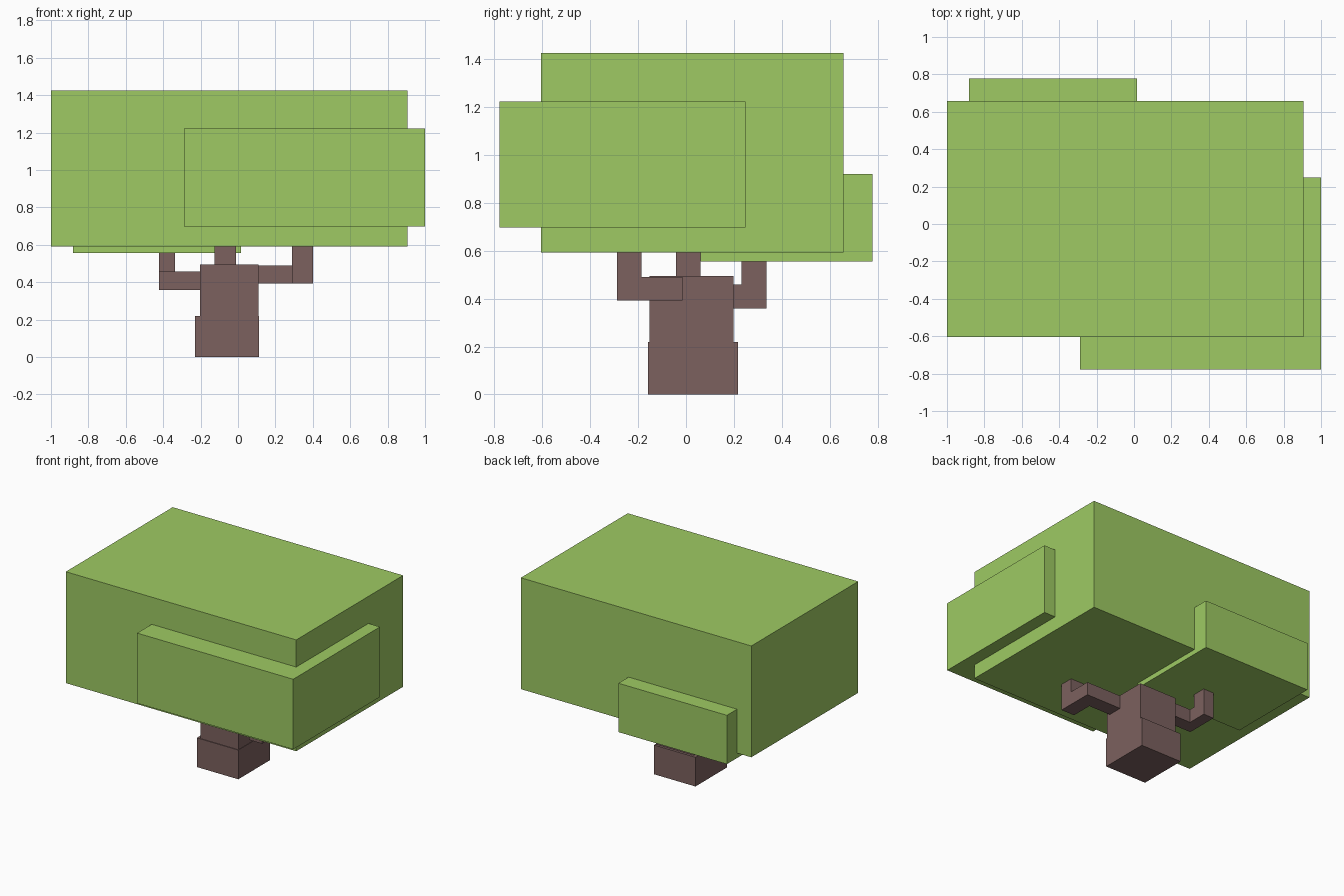
import bpy, bmesh

if "Cube" in bpy.data.objects:
    bpy.data.objects.remove(bpy.data.objects["Cube"])


def material(name, color):
    m = bpy.data.materials.new(name)
    m.diffuse_color = color
    m.use_nodes = True
    m.node_tree.nodes["Principled BSDF"].inputs["Base Color"].default_value = m.diffuse_color
    return m


LEAF = material("leaf_green", (0.342, 0.591, 0.125, 1))
BARK = material("bark_brown", (0.202, 0.120, 0.114, 1))


def rect(x0, x1, y0, y1):
    return [(x0, y0), (x1, y0), (x1, y1), (x0, y1)]


def build(name, mat, *prisms):
    """One object from upright prisms, each (outline, z_bottom, z_top)."""
    bm = bmesh.new()
    for outline, z0, z1 in prisms:
        base = bm.faces.new([bm.verts.new((x, y, z0)) for x, y in outline])
        ext = bmesh.ops.extrude_face_region(bm, geom=[base], use_keep_orig=True)
        top = [g for g in ext["geom"] if isinstance(g, bmesh.types.BMVert)]
        bmesh.ops.translate(bm, verts=top, vec=(0, 0, z1 - z0))
    bmesh.ops.recalc_face_normals(bm, faces=bm.faces)
    mesh = bpy.data.meshes.new(name)
    bm.to_mesh(mesh)
    bm.free()
    mesh.materials.append(mat)
    obj = bpy.data.objects.new(name, mesh)
    bpy.context.collection.objects.link(obj)
    return obj


# Foliage blocks
build("foliage_main", LEAF, (rect(-1.0, 0.905, -0.605, 0.657), 0.592, 1.424))
build("foliage_front_right", LEAF, (rect(-0.29, 1.0, -0.777, 0.248), 0.697, 1.221))
build("foliage_back_left", LEAF, (rect(-0.882, 0.015, 0.06, 0.777), 0.555, 0.92))

# Trunk
build("trunk_base", BARK, (rect(-0.23, 0.113, -0.158, 0.217), 0.0, 0.218))
build("trunk_upper", BARK, (rect(-0.203, 0.11, -0.153, 0.198), 0.218, 0.494))

# Branches: bent arm plus upright tip
right_arm = [(0.10, -0.125), (0.29, -0.125), (0.29, -0.287),
             (0.4, -0.287), (0.4, -0.015), (0.10, -0.015)]
build("branch_right", BARK, (right_arm, 0.392, 0.49),
      (rect(0.29, 0.4, -0.287, -0.186), 0.49, 0.6))

left_arm = [(-0.19, 0.09), (-0.19, 0.19), (-0.336, 0.19),
            (-0.336, 0.335), (-0.422, 0.335), (-0.422, 0.09)]
build("branch_left", BARK, (left_arm, 0.358, 0.458),
      (rect(-0.422, -0.336, 0.231, 0.335), 0.458, 0.565))

build("branch_middle", BARK, (rect(-0.126, -0.01, -0.042, 0.06), 0.48, 0.6))
